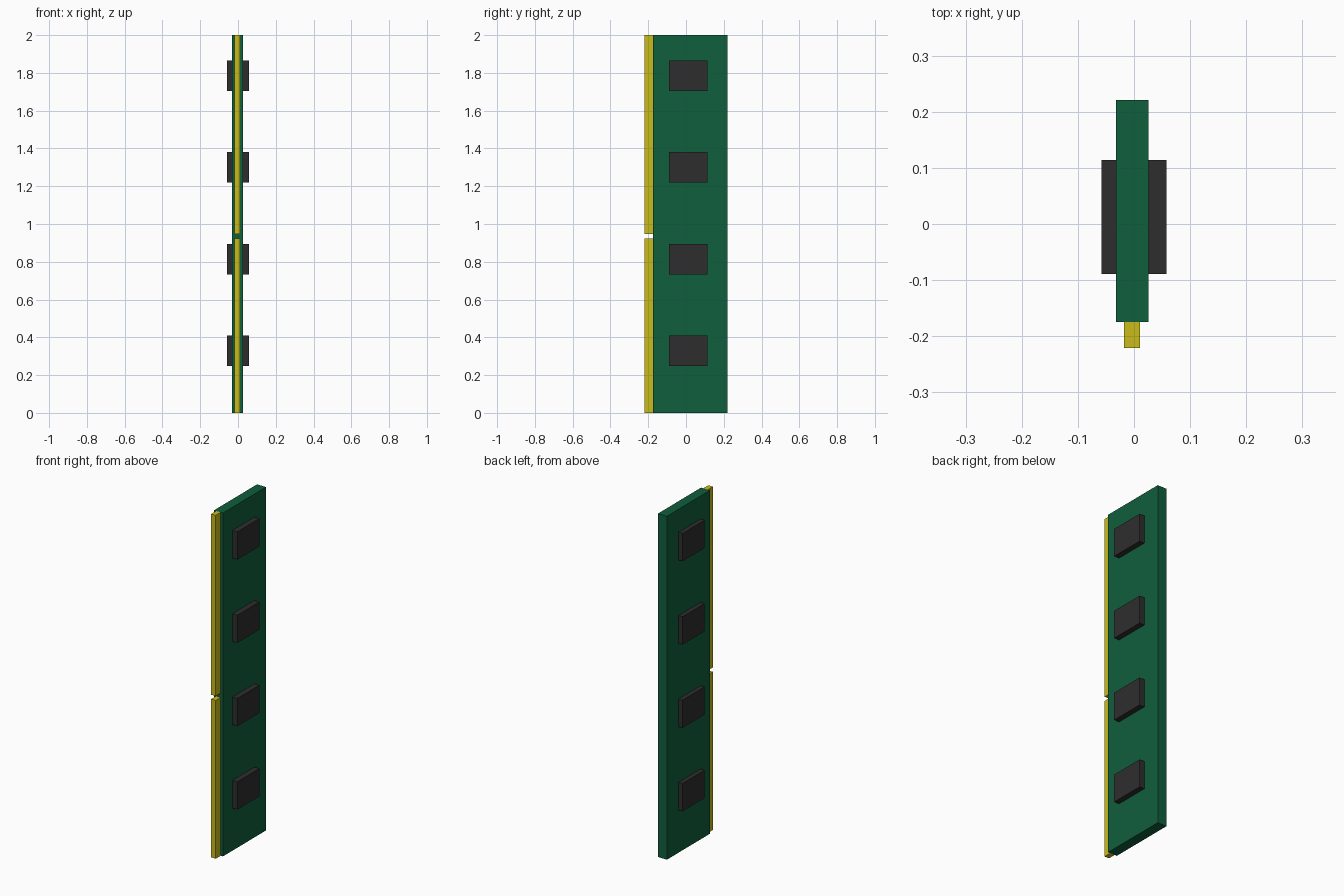
import bpy
import bmesh
from mathutils import Vector

if "Cube" in bpy.data.objects:
    bpy.data.objects.remove(bpy.data.objects["Cube"])


def material(name, rgb):
    m = bpy.data.materials.new(name)
    m.diffuse_color = (*rgb, 1.0)
    m.use_nodes = True
    m.node_tree.nodes["Principled BSDF"].inputs["Base Color"].default_value = m.diffuse_color
    return m


GREEN = material("board green", (0.005, 0.112, 0.046))
GOLD = material("contact gold", (0.60, 0.50, 0.010))
BLACK = material("chip black", (0.027, 0.027, 0.027))


def box(name, x, y, z, mat):
    """Box from (min, max) ranges on each axis."""
    lo, hi = (Vector(v) for v in zip(x, y, z))
    bm = bmesh.new()
    bmesh.ops.create_cube(bm, size=1.0)
    bmesh.ops.scale(bm, vec=hi - lo, verts=bm.verts)
    bmesh.ops.translate(bm, vec=(lo + hi) / 2, verts=bm.verts)
    mesh = bpy.data.meshes.new(name)
    bm.to_mesh(mesh)
    bm.free()
    mesh.materials.append(mat)
    obj = bpy.data.objects.new(name, mesh)
    bpy.context.collection.objects.link(obj)
    return obj


# Circuit board
BOARD_X = (-0.032, 0.026)
box("circuit_board", BOARD_X, (-0.175, 0.221), (0.0, 2.0), GREEN)

# Edge contacts, split by the key notch
for part, z in (("lower", (0.0, 0.922)), ("upper", (0.947, 2.0))):
    box(part + "_contact_strip", (-0.018, 0.011), (-0.221, -0.175), z, GOLD)

# Four memory chips on each face of the board
for i in range(4):
    zc = 0.329 + i * 0.4853
    z = (zc - 0.081, zc + 0.081)
    y = (-0.089, 0.114)
    box(f"right_chip_{i + 1}", (BOARD_X[1], 0.058), y, z, BLACK)
    box(f"left_chip_{i + 1}", (-0.058, BOARD_X[0]), y, z, BLACK)
